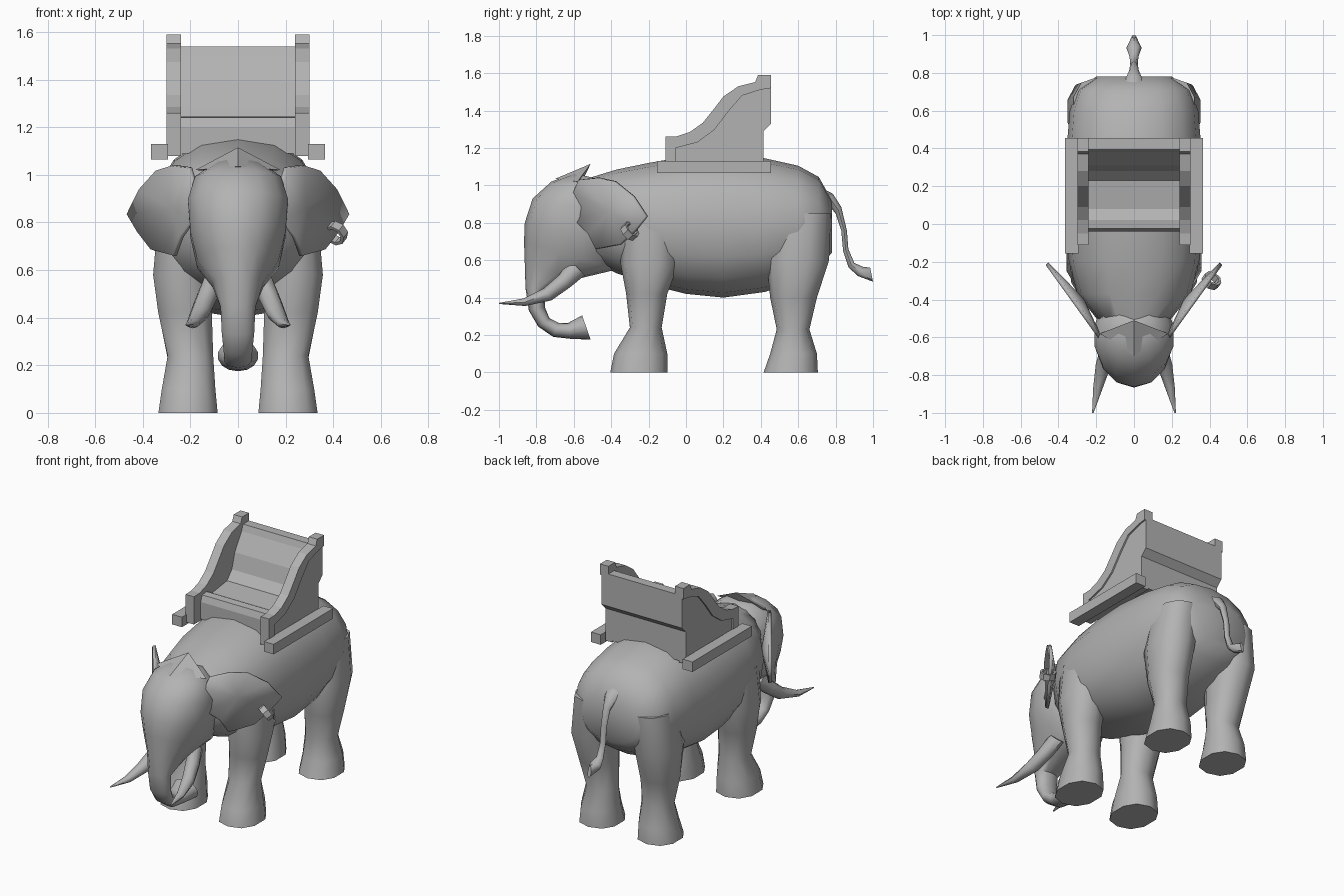
import bpy, bmesh, math
from mathutils import Vector

if "Cube" in bpy.data.objects:
    bpy.data.objects.remove(bpy.data.objects["Cube"])

grey = bpy.data.materials.new("stone grey")
grey.diffuse_color = (0.45, 0.45, 0.45, 1)
grey.use_nodes = True
grey.node_tree.nodes["Principled BSDF"].inputs["Base Color"].default_value = grey.diffuse_color


def finish(name, bm, smooth=None, mirror=False):
    """Turn a bmesh into a named object, optionally mirrored across x."""
    bmesh.ops.recalc_face_normals(bm, faces=bm.faces)
    mesh = bpy.data.meshes.new(name)
    bm.to_mesh(mesh)
    bm.free()
    mesh.materials.append(grey)
    obj = bpy.data.objects.new(name, mesh)
    bpy.context.collection.objects.link(obj)
    if mirror:
        obj.modifiers.new("mirror", 'MIRROR').use_mirror_merge = False
    if smooth:
        bpy.ops.object.select_all(action='DESELECT')
        obj.select_set(True)
        bpy.context.view_layer.objects.active = obj
        bpy.ops.object.shade_smooth_by_angle(angle=math.radians(smooth))
    return obj


def loft(name, rings, sides=10, power=1.0, smooth=50, mirror=False):
    """Skin oval rings given as (y1, z1, y2, z2, centre x, half width)."""
    bm = bmesh.new()
    loops = []
    for y1, z1, y2, z2, cx, rx in rings:
        a, b = Vector((cx, y1, z1)), Vector((cx, y2, z2))
        loop = []
        for i in range(sides):
            t = 2 * math.pi * i / sides
            c, s = (math.copysign(abs(v) ** power, v) for v in (math.cos(t), math.sin(t)))
            loop.append(bm.verts.new((a + b) / 2 + (a - b) / 2 * c + Vector((rx * s, 0, 0))))
        loops.append(loop)
    for p, q in zip(loops, loops[1:]):
        for i in range(sides):
            j = (i + 1) % sides
            bm.faces.new((p[i], p[j], q[j], q[i]))
    bm.faces.new(loops[0])
    bm.faces.new(loops[-1])
    return finish(name, bm, smooth, mirror)


def extrude(name, outline, x0, x1, mirror=False):
    """Extrude a y-z outline from x0 to x1."""
    bm = bmesh.new()
    face = bm.faces.new([bm.verts.new((x0, y, z)) for y, z in outline])
    new = bmesh.ops.extrude_face_region(bm, geom=[face])["geom"]
    bmesh.ops.translate(bm, vec=(x1 - x0, 0, 0),
                        verts=[v for v in new if isinstance(v, bmesh.types.BMVert)])
    return finish(name, bm, None, mirror)


# Torso: stations of y, top, bottom, half width
torso = [(-.55, 1.03, .62, .16), (-.37, 1.085, .53, .30), (-.2, 1.12, .47, .345),
         (0, 1.155, .42, .36), (.2, 1.165, .40, .365), (.42, 1.145, .43, .355),
         (.6, 1.105, .49, .34), (.71, 1.045, .56, .30), (.78, .92, .64, .20)]
loft("torso", [(y, t, y, b, 0, w) for y, t, b, w in torso], 16, .88, 60)

# Legs: stations of z, front y, back y, inner x, outer x
front = [(0, -.405, -.10, .08, .34), (.10, -.385, -.10, .09, .325), (.24, -.30, -.13, .10, .30),
         (.42, -.32, -.10, .105, .34), (.58, -.35, -.04, .11, .362), (.82, -.34, -.04, .14, .34)]
back = [(0, .415, .705, .08, .34), (.10, .45, .70, .09, .325), (.23, .485, .66, .10, .30),
        (.40, .45, .70, .105, .335), (.60, .43, .765, .10, .358), (.85, .46, .775, .08, .325)]
for name, rows in (("front_legs", front), ("back_legs", back)):
    loft(name, [(a, z, b, z, (i + o) / 2, (o - i) / 2) for z, a, b, i, o in rows],
         10, .88, 50, True)

# Head flowing into the curled trunk
loft("head_and_trunk", [
    (-.60, 1.065, -.45, 1.03, 0, .10), (-.72, 1.02, -.40, .95, 0, .185),
    (-.82, .93, -.36, .85, 0, .215), (-.862, .80, -.35, .70, 0, .205),
    (-.866, .70, -.37, .55, 0, .175), (-.862, .58, -.58, .50, 0, .11),
    (-.858, .45, -.755, .44, 0, .075), (-.84, .33, -.755, .35, 0, .07),
    (-.79, .245, -.73, .29, 0, .062), (-.71, .19, -.68, .265, 0, .058),
    (-.62, .18, -.63, .265, 0, .062), (-.51, .175, -.555, .305, 0, .085)], 14, .95, 55)

# Pointed crest at the back of the skull
bm = bmesh.new()
tip, left, right, brow, nape = [bm.verts.new(p) for p in (
    (0, -.51, 1.115), (-.18, -.58, 1.02), (.18, -.58, 1.02), (0, -.70, 1.035), (0, -.56, 1.01))]
for tri in ((tip, left, brow), (tip, brow, right), (tip, nape, left),
            (tip, right, nape), (brow, left, nape), (brow, nape, right)):
    bm.faces.new(tri)
finish("skull_crest", bm)

# Ears: thin dished sheets swept out and back
rim = [(-.60, .96), (-.57, 1.03), (-.47, 1.04), (-.38, 1.02), (-.28, .94), (-.21, .835),
       (-.27, .76), (-.35, .685), (-.48, .66), (-.52, .74), (-.60, .82)]
bm = bmesh.new()
ear_x = lambda y: .18 + .72 * (y + .6)
verts = [bm.verts.new((ear_x(y), y, z)) for y, z in rim]
hub = bm.verts.new((ear_x(-.42) - .035, -.40, .86))
for i, v in enumerate(verts):
    bm.faces.new((v, verts[(i + 1) % len(verts)], hub))
ears = finish("ears", bm, 35, True)
thick = ears.modifiers.new("thickness", 'SOLIDIFY')
thick.thickness, thick.offset = .02, 0

# Ring clasped round the lower edge of one ear
bm = bmesh.new()
axis = Vector((.07, .10, .09)).normalized()
u = axis.orthogonal().normalized()
w = axis.cross(u)
mid = Vector((.41, -.30, .755))
loops = []
for i in range(8):
    t = 2 * math.pi * i / 8
    out = u * math.cos(t) + w * math.sin(t)
    loops.append([bm.verts.new(mid + out * r + axis * h)
                  for r, h in ((.05, -.02), (.05, .02), (.035, .02), (.035, -.02))])
for i in range(8):
    p, q = loops[i], loops[(i + 1) % 8]
    for k in range(4):
        bm.faces.new((p[k], p[(k + 1) % 4], q[(k + 1) % 4], q[k]))
finish("ear_ring", bm)

# Tusks and tail
loft("tusks", [(-.62, .60, -.54, .52, .105, .04), (-.68, .52, -.62, .455, .13, .046),
               (-.76, .45, -.72, .385, .16, .042), (-.87, .395, -.86, .355, .19, .026),
               (-1.0, .372, -1.0, .366, .218, .004)], 8, 1, 50, True)
loft("tail", [(.70, 1.0, .72, .92, 0, .075), (.785, .955, .765, .89, 0, .042),
              (.83, .885, .80, .85, 0, .025), (.86, .76, .83, .76, 0, .02),
              (.868, .66, .84, .65, 0, .02), (.90, .585, .87, .56, 0, .024),
              (.945, .565, .92, .515, 0, .04), (.985, .56, 1.0, .485, 0, .012)], 8, 1, 50)

# Carrying chair: base rails, curved arms, recessed side panels, seat
extrude("base_rails", [(-.155, 1.065), (.455, 1.065), (.455, 1.13), (-.155, 1.13)],
        .295, .365, True)
upper = [(-.11, 1.26), (-.05, 1.262), (.02, 1.285), (.09, 1.335), (.15, 1.41),
         (.20, 1.475), (.28, 1.53), (.37, 1.552), (.385, 1.59), (.455, 1.59)]
lower = [(.455, 1.52), (.40, 1.512), (.30, 1.48), (.23, 1.40), (.15, 1.295),
         (.06, 1.23), (-.055, 1.20), (-.055, 1.08)]
extrude("chair_arms", [(-.11, 1.08)] + upper + lower, .24, .30, True)
extrude("side_panels", [(-.07, 1.08), (-.07, 1.21), (.05, 1.25), (.14, 1.31), (.22, 1.41),
                        (.29, 1.495), (.455, 1.53), (.455, 1.33), (.415, 1.29),
                        (.415, 1.08)], .24, .29, True)
extrude("seat", [(-.04, 1.09), (-.04, 1.20), (-.025, 1.24), (.02, 1.245), (.08, 1.215),
                 (.23, 1.235), (.28, 1.29), (.31, 1.39), (.38, 1.50), (.395, 1.54),
                 (.455, 1.54), (.455, 1.33), (.415, 1.29), (.415, 1.09)], -.241, .241)
